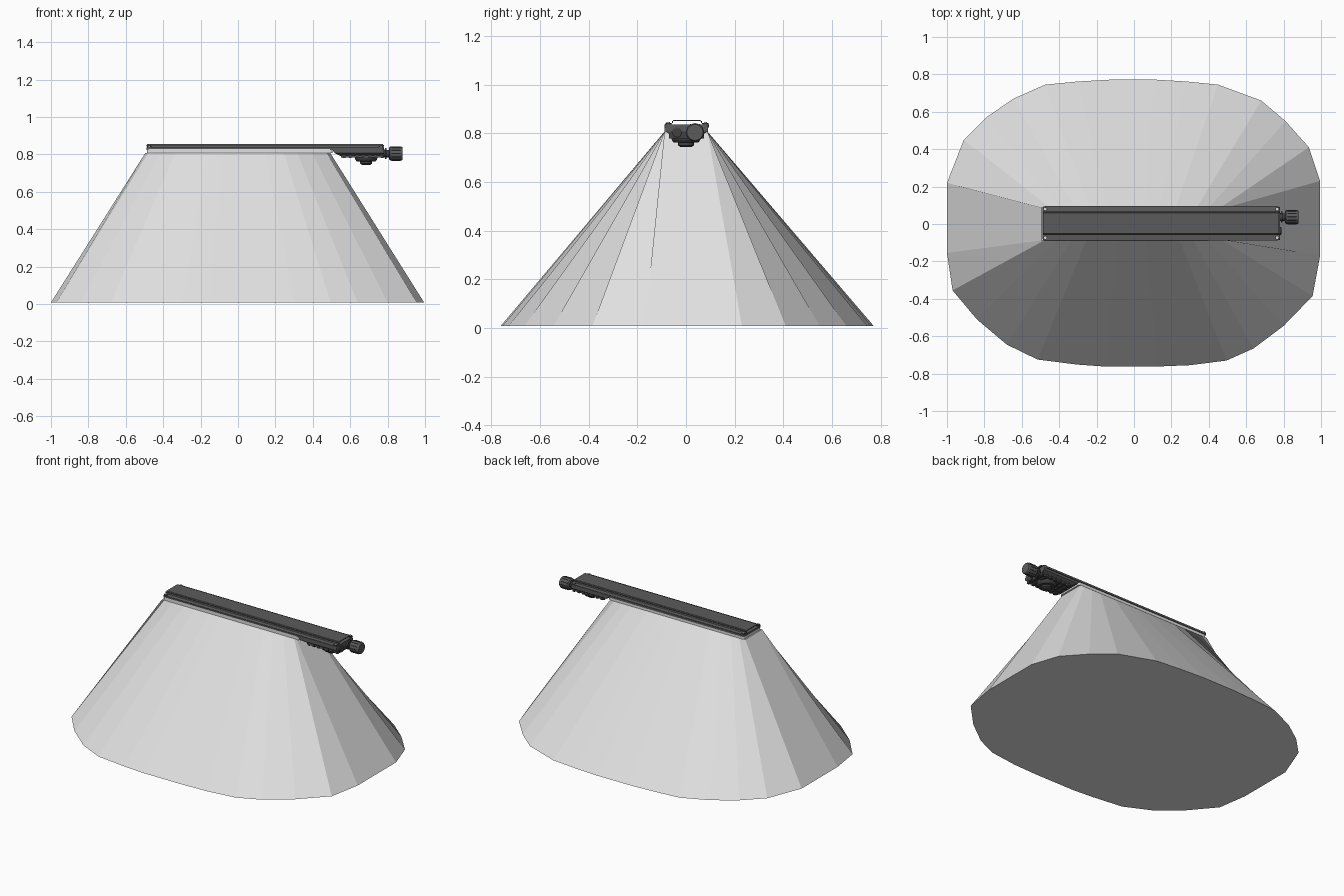
import bpy, bmesh, math
from mathutils import Matrix

if "Cube" in bpy.data.objects:
    bpy.data.objects.remove(bpy.data.objects["Cube"])

def material(name, c):
    m = bpy.data.materials.new(name)
    m.diffuse_color = (c[0], c[1], c[2], 1)
    m.use_nodes = True
    m.node_tree.nodes["Principled BSDF"].inputs["Base Color"].default_value = m.diffuse_color
    return m

DARK = material("dark grey metal", (0.105, 0.105, 0.105))
BLACK = material("charcoal plastic", (0.055, 0.055, 0.055))
LIGHT = material("pale light", (0.75, 0.75, 0.75))

def finish(name, bm, mat):
    bmesh.ops.recalc_face_normals(bm, faces=bm.faces)
    me = bpy.data.meshes.new(name)
    bm.to_mesh(me)
    bm.free()
    me.materials.append(mat)
    ob = bpy.data.objects.new(name, me)
    bpy.context.collection.objects.link(ob)
    return ob

def loft(name, rings, mat):
    """Join equal-length rings of points and cap both ends."""
    bm = bmesh.new()
    vs = [[bm.verts.new(p) for p in r] for r in rings]
    n = len(rings[0])
    for a, b in zip(vs, vs[1:]):
        for i in range(n):
            j = (i + 1) % n
            bm.faces.new((a[i], a[j], b[j], b[i]))
    bm.faces.new(vs[0])
    bm.faces.new(vs[-1])
    return finish(name, bm, mat)

def box(name, x0, x1, y0, y1, z0, z1, mat):
    r = [(x0, y0), (x1, y0), (x1, y1), (x0, y1)]
    return loft(name, [[(x, y, z) for x, y in r] for z in (z0, z1)], mat)

def rod(name, axis, centre, steps, mat, n=24):
    """Turned part: steps are (position along axis, radius)."""
    rings = []
    for t, r in steps:
        ring = []
        for i in range(n):
            a = 2 * math.pi * i / n
            u, v = centre[0] + r * math.cos(a), centre[1] + r * math.sin(a)
            ring.append((t, u, v) if axis == 'x' else (u, v, t))
        rings.append(ring)
    return loft(name, rings, mat)

def rounded_rect(x0, x1, y0, y1, r, z, n=4):
    pts = []
    for cx, cy, s in ((x1 - r, y1 - r, 0), (x0 + r, y1 - r, 1), (x0 + r, y0 + r, 2), (x1 - r, y0 + r, 3)):
        for k in range(n + 1):
            a = math.pi / 2 * (s + k / n)
            pts.append((cx + r * math.cos(a), cy + r * math.sin(a), z))
    return pts

# Flared beam of light: irregular oval foot drawn in to a narrow slot
foot = [(-1, .22), (-.91, .45), (-.79, .57), (-.645, .67), (-.475, .745), (-.30, .762),
        (-.12, .772), (.11, .772), (.28, .762), (.45, .745), (.68, .66), (.81, .55),
        (.935, .41), (.995, .23), (.995, -.17), (.955, -.385), (.80, -.545), (.64, -.665),
        (.495, -.73), (.30, -.755), (.125, -.762), (-.16, -.762), (-.30, -.752),
        (-.515, -.725), (-.68, -.645), (-.84, -.51), (-.97, -.355), (-1, -.155)]
neck = [(0.495 * x, max(-.088, min(.088, y))) for x, y in foot]
loft("light_beam", [[(x, y, .008) for x, y in foot], [(x, y, .808) for x, y in neck]], LIGHT)

# Pale diffuser under the lamp and dark tray above it
loft("diffuser", [rounded_rect(-.487, .505, -.088, .09, .012, z) for z in (.806, .828)], LIGHT)
X0, X1 = -.49, .78
loft("lamp_tray", [rounded_rect(X0, X1, -.088, .095, .015, z) for z in (.824, .836)], DARK)

# Bent cover sheet running the full length
top = [(-.086, .838), (-.06, .84), (-.052, .855), (.06, .855), (.068, .84), (.093, .838)]
prof = top + [(y, z - .004) for y, z in reversed(top)]
loft("cover_sheet", [[(x, y, z) for y, z in prof] for x in (X0 + .004, X1 - .004)], DARK)
for y in (-.0555, .0635):
    box("cover_groove", X0, X1, y - .0025, y + .0025, .842, .850, BLACK)

# Corner screws with pale heads
for x in (X0 + .015, X1 - .015):
    for y in (-.073, .08):
        rod("screw_collar", 'z', (x, y), [(.836, .012), (.843, .012)], BLACK, 12)
        rod("screw_head", 'z', (x, y), [(.843, .007), (.846, .007)], LIGHT, 12)

# Tapered control housing below the right end
loft("control_housing", [
    [(.505, -.085, .826), (.78, -.085, .826), (.78, .09, .826), (.505, .09, .826)],
    [(.515, -.085, .808), (.78, -.085, .808), (.78, .09, .808), (.515, .09, .808)],
    [(.555, -.055, .788), (.77, -.055, .788), (.77, .058, .788), (.555, .058, .788)]], DARK)
for i in range(7):
    x = .56 + i * .034
    box("housing_rib", x, x + .014, -.07, .073, .78, .812, BLACK)
for y in (-.06, -.02, .022, .062):
    box("housing_rail", .55, .775, y - .005, y + .005, .782, .8, DARK)

# Mounting boss and socket under the housing
rod("boss", 'z', (.685, 0), [(.79, .062), (.772, .058), (.762, .05), (.762, .032),
                             (.75, .032), (.744, .022)], BLACK, 20)

# End knob on a stepped spindle, with a small side plug
K = (.037, .804)
rod("knob_spindle", 'x', K, [(.77, .022), (.785, .022), (.785, .029), (.795, .029),
                             (.795, .02), (.812, .02)], BLACK)
rod("end_knob", 'x', K, [(.808, .031), (.814, .037), (.874, .037), (.88, .033)], DARK)
for i in range(12):
    a = 2 * math.pi * i / 12
    y, z = K[0] + .037 * math.cos(a), K[1] + .037 * math.sin(a)
    rod("knob_grip", 'x', (y, z), [(.82, .002), (.868, .002)], BLACK, 6)
rod("side_plug", 'x', (-.037, .804), [(.76, .021), (.786, .021), (.788, .016)], BLACK, 16)
